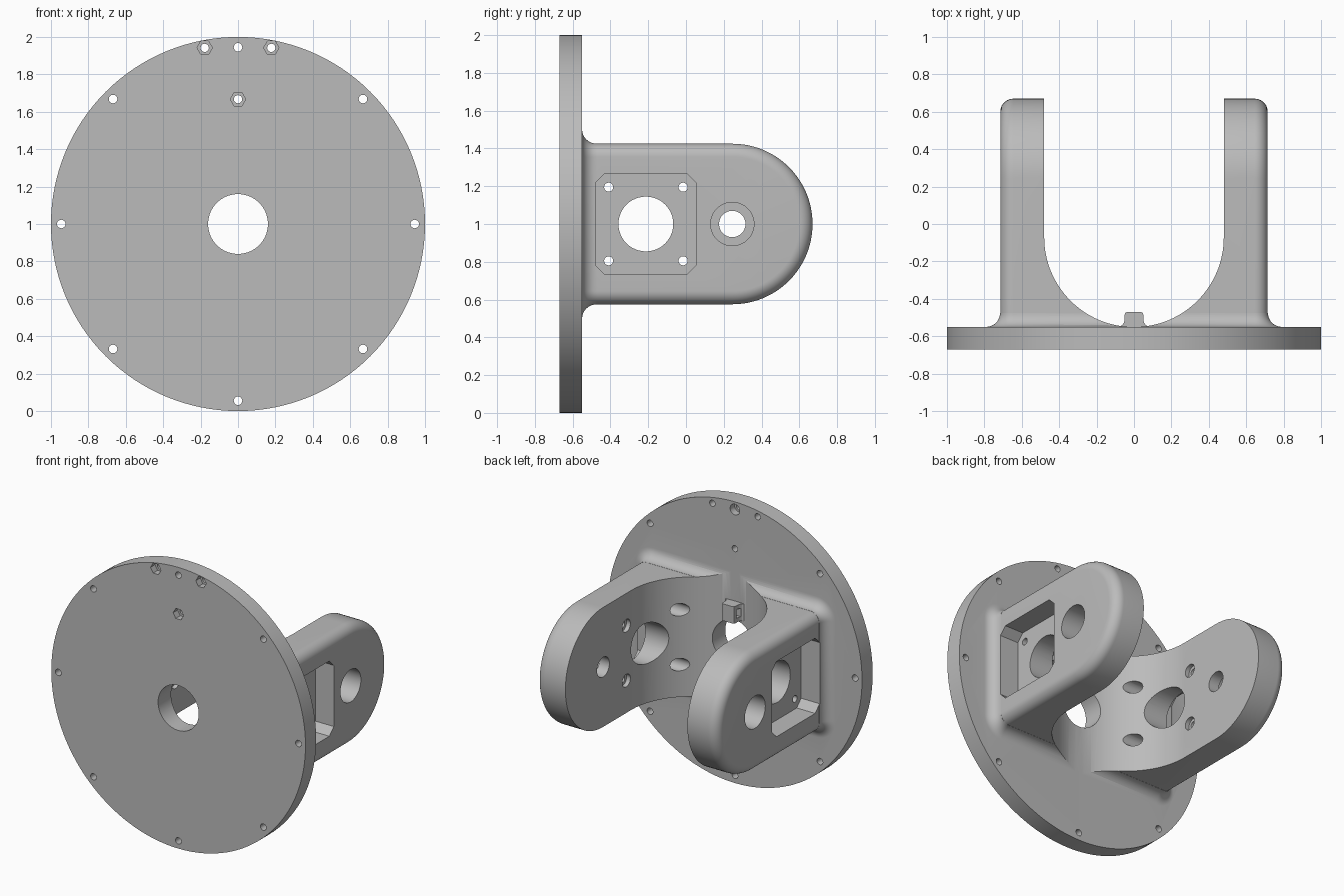
import bpy, bmesh, math
from math import sin, cos, pi

if "Cube" in bpy.data.objects:
    bpy.data.objects.remove(bpy.data.objects["Cube"], do_unlink=True)

grey = bpy.data.materials.new("plain_grey")
grey.use_nodes = True
grey.diffuse_color = (0.5, 0.5, 0.5, 1)
grey.node_tree.nodes["Principled BSDF"].inputs["Base Color"].default_value = (0.5, 0.5, 0.5, 1)

CZ = 1.0          # height of the main axis
BACK = -0.55      # rear face of the flange
HALF_W, HALF_H, ROUND = 0.715, 0.425, 0.07
TIP_Y = 0.245     # centre of the rounded arm ends and pivot holes


def loft(name, rings):
    """Closed solid through rings of equal point count."""
    bm = bmesh.new()
    loops = [[bm.verts.new(p) for p in ring] for ring in rings]
    n = len(loops[0])
    for a, b in zip(loops, loops[1:]):
        for i in range(n):
            j = (i + 1) % n
            bm.faces.new((a[i], a[j], b[j], b[i]))
    bm.faces.new(loops[0])
    bm.faces.new(loops[-1])
    bmesh.ops.recalc_face_normals(bm, faces=bm.faces)
    mesh = bpy.data.meshes.new(name)
    bm.to_mesh(mesh)
    bm.free()
    mesh.materials.append(grey)
    obj = bpy.data.objects.new(name, mesh)
    bpy.context.collection.objects.link(obj)
    return obj


def prism(name, outline, axis, start, end):
    """Extrude a 2D outline along the x, y or z axis."""
    place = {"x": lambda p, t: (t, p[0], p[1]),
             "y": lambda p, t: (p[0], t, p[1]),
             "z": lambda p, t: (p[0], p[1], t)}[axis]
    return loft(name, [[place(p, t) for p in outline] for t in (start, end)])


def circle(u, v, r, n=32, turn=0.0):
    return [(u + r * cos(turn + 2 * pi * i / n), v + r * sin(turn + 2 * pi * i / n))
            for i in range(n)]


def combine(target, tool, operation):
    mod = target.modifiers.new("combine", "BOOLEAN")
    mod.object, mod.operation, mod.solver = tool, operation, "EXACT"
    bpy.context.view_layer.objects.active = target
    bpy.ops.object.modifier_apply(modifier=mod.name)
    bpy.data.objects.remove(tool, do_unlink=True)


def cut(outline, axis, start, end):
    combine(bracket, prism("cutter", outline, axis, start, end), "DIFFERENCE")


# Arm block: rounded side profile with softened outer edges
def side_ring(x, inset):
    r = HALF_H - inset
    arc = [(x, TIP_Y + r * cos(a), CZ + r * sin(a))
           for a in (-pi / 2 + pi * i / 48 for i in range(49))]
    return [(x, -0.6, CZ - r)] + arc + [(x, -0.6, CZ + r)]


steps = [pi / 2 * i / 10 for i in range(11)]
half = [(HALF_W - ROUND + ROUND * sin(t), ROUND * (1 - cos(t))) for t in steps]
bracket = loft("mounting_bracket",
               [side_ring(-x, d) for x, d in reversed(half)] + [side_ring(x, d) for x, d in half])


# Flared fillet where the block meets the flange
def flare_ring(y, grow):
    r = ROUND + grow
    ring = []
    for k, (sx, sz) in enumerate(((1, 1), (-1, 1), (-1, -1), (1, -1))):
        for t in steps:
            a = t + k * pi / 2
            ring.append((sx * (HALF_W - ROUND) + r * cos(a), y,
                         CZ + sz * (HALF_H - ROUND) + r * sin(a)))
    return ring


FLARE = 0.075
rings = [flare_ring(-0.59, FLARE)]
rings += [flare_ring(BACK + FLARE * (1 - cos(t)), FLARE * (1 - sin(t)) + 0.001) for t in steps]
combine(bracket, loft("flare", rings), "UNION")

# U-shaped opening between the arms
opening = [(0.48 * cos(a), -0.071 + 0.48 * sin(a)) for a in (-pi * i / 64 for i in range(65))]
cut([(0.48, 0.9)] + opening + [(-0.48, 0.9)], "z", 0.2, 1.8)

# Round flange
combine(bracket, prism("flange", circle(0, CZ, 1, 128), "y", -0.67, BACK), "UNION")

# Small tie loop on the flange, above the centre hole
flank = [(0.08, -0.56), (0.08, -0.549), (0.062, -0.54), (0.053, -0.525),
         (0.05, -0.51), (0.05, -0.485), (0.046, -0.475), (0.036, -0.47)]
combine(bracket, prism("tie_loop", flank + [(-x, y) for x, y in reversed(flank)],
                       "z", 1.175, 1.295), "UNION")
cut([(-0.535, 1.205), (-0.495, 1.205), (-0.495, 1.265), (-0.535, 1.265)], "x", -0.1, 0.1)

# Centre bore and ring of bolt holes
cut(circle(0, CZ, 0.16, 64), "y", -0.8, -0.4)
for i in range(8):
    a = i * pi / 4
    cut(circle(0.945 * cos(a), CZ + 0.945 * sin(a), 0.023, 20), "y", -0.8, -0.5)

# Extra flange holes with hexagonal nut recesses on the front
for x, z in ((-0.178, 1.942), (0.178, 1.942), (0, 1.667)):
    cut(circle(x, z, 0.022, 20), "y", -0.8, -0.5)
    cut(circle(x, z, 0.041, 6), "y", -0.8, -0.62)

# Screw head recess on the rear of the top bolt hole
cut(circle(0, 1.945, 0.038, 24), "y", -0.6, -0.5)

# Motor pockets and pivot holes in both arms
MY, MH, CH = -0.2125, 0.2675, 0.05
pocket = []
for sy, sz in ((1, 1), (-1, 1), (-1, -1), (1, -1)):
    pair = [(MY + sy * MH, CZ + sz * (MH - CH)), (MY + sy * (MH - CH), CZ + sz * MH)]
    pocket += pair if sy == sz else pair[::-1]

for s in (-1, 1):
    cut(pocket, "x", s * 0.57, s * 0.9)
    cut(circle(MY, CZ, 0.145, 48), "x", s * 0.2, s * 0.8)
    cut(circle(TIP_Y, CZ, 0.07, 32), "x", s * 0.3, s * 0.8)
    cut(circle(TIP_Y, CZ, 0.115, 40), "x", s * 0.56, s * 0.8)
    for y in (MY - 0.197, MY + 0.197):
        for z in (CZ - 0.195, CZ + 0.195):
            cut(circle(y, z, 0.024, 20), "x", s * 0.2, s * 0.8)
            cut(circle(y, z, 0.045, 28), "x", s * 0.2, s * 0.51)

# Smooth curved faces, keep hard edges
bpy.ops.object.select_all(action="DESELECT")
bracket.select_set(True)
bpy.context.view_layer.objects.active = bracket
bpy.ops.object.shade_smooth_by_angle(angle=math.radians(25))
